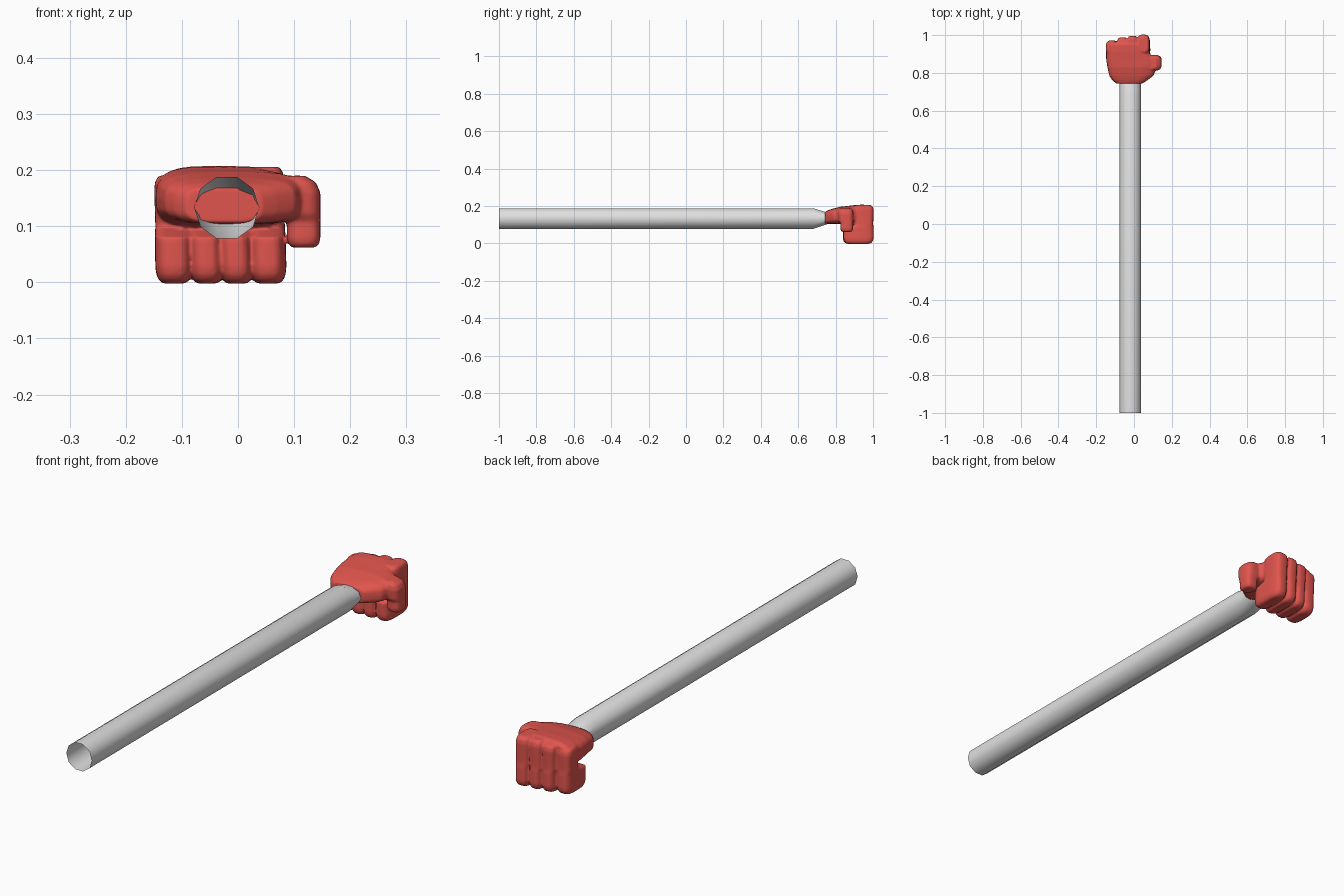
import bpy, bmesh, math
from mathutils import Vector

if "Cube" in bpy.data.objects:
    bpy.data.objects.remove(bpy.data.objects["Cube"])


def material(name, rgb):
    m = bpy.data.materials.new(name)
    m.diffuse_color = (*rgb, 1)
    m.use_nodes = True
    m.node_tree.nodes["Principled BSDF"].inputs["Base Color"].default_value = m.diffuse_color
    return m


RED = material("red glove", (0.75, 0.09, 0.075))
GREY = material("light grey", (0.75, 0.75, 0.75))


def loft(bm, axis, sections, n=24, power=2.0, caps=True, phase=0.0):
    """Skin superellipse rings; section = (position, centre a, centre b, half a, half b)."""
    rings = []
    for p, ca, cb, ha, hb in sections:
        ring = []
        for i in range(n):
            t = 2 * math.pi * i / n + phase
            c, s = math.cos(t), math.sin(t)
            a = ca + ha * math.copysign(abs(c) ** (2 / power), c)
            b = cb + hb * math.copysign(abs(s) ** (2 / power), s)
            ring.append(bm.verts.new((a, p, b) if axis == 'Y' else (a, b, p)))
        rings.append(ring)
    faces = []
    for r0, r1 in zip(rings, rings[1:]):
        for i in range(n):
            j = (i + 1) % n
            faces.append(bm.faces.new((r0[i], r0[j], r1[j], r1[i])))
    if caps:
        faces.append(bm.faces.new(rings[0]))
        faces.append(bm.faces.new(rings[-1]))
    bmesh.ops.recalc_face_normals(bm, faces=faces)


def finish(bm, name, mat):
    me = bpy.data.meshes.new(name)
    for f in bm.faces:
        f.smooth = True
    bm.to_mesh(me)
    bm.free()
    me.materials.append(mat)
    ob = bpy.data.objects.new(name, me)
    bpy.context.collection.objects.link(ob)
    return ob


# arm: open ten-sided tube, flattened at the wrist
bm = bmesh.new()
R = 0.058
loft(bm, 'Y', [(-1.0, -0.02, 0.133, R, R), (0.68, -0.02, 0.133, R, R),
               (0.76, -0.02, 0.134, R, 0.031)],
     n=10, caps=False, phase=0.0)
finish(bm, "arm", GREY)

# hand: palm, curled fingers and thumb, fused into one soft body
bm = bmesh.new()

# palm and back of the hand
loft(bm, 'Y', [
    (0.743, -0.025, 0.138, 0.068, 0.032),
    (0.760, -0.022, 0.141, 0.092, 0.037),
    (0.785, -0.014, 0.145, 0.117, 0.041),
    (0.830, -0.010, 0.150, 0.131, 0.047),
    (0.870, -0.020, 0.151, 0.127, 0.050),
    (0.910, -0.033, 0.150, 0.114, 0.056),
    (0.950, -0.033, 0.150, 0.111, 0.058),
    (0.965, -0.031, 0.150, 0.100, 0.050)], power=3.4)

# four curled fingers: lower x, upper x, half width, back y, front y, knuckle top
fingers = [(-0.114, -0.117, 0.033, 0.838, 0.972, 0.190),
           (-0.055, -0.062, 0.030, 0.838, 0.989, 0.198),
           (-0.002, -0.009, 0.030, 0.838, 0.997, 0.204),
           (0.054, 0.049, 0.033, 0.842, 1.003, 0.206)]
for x0, x1, w, back, front, top in fingers:
    secs = []
    for z, k in ((-0.002, 0.60), (0.004, 0.82), (0.014, 0.95), (0.028, 1),
                 (0.080, 1), (0.098, 0.97), (0.112, 0.97), (top - 0.025, 1),
                 (top - 0.010, 0.94), (top, 0.75)):
        x = x0 + (x1 - x0) * z / 0.2
        b = back if z < 0.09 else back + 0.055
        inset = (1 - k) * 0.06
        secs.append((z, x, (front + b) / 2, w * k, (front - b) / 2 - inset))
    loft(bm, 'Z', secs, power=3.2)

# thumb: bulge at the side with a tip hooking down
loft(bm, 'Z', [
    (0.062, 0.117, 0.859, 0.021, 0.024),
    (0.068, 0.117, 0.859, 0.027, 0.031),
    (0.078, 0.117, 0.859, 0.030, 0.034),
    (0.108, 0.117, 0.859, 0.030, 0.034),
    (0.122, 0.106, 0.855, 0.041, 0.040),
    (0.160, 0.104, 0.853, 0.043, 0.042),
    (0.178, 0.095, 0.852, 0.044, 0.040),
    (0.190, 0.080, 0.850, 0.040, 0.030)], power=3.0)

hand = finish(bm, "fist", RED)
rm = hand.modifiers.new("fuse", 'REMESH')
rm.mode = 'VOXEL'
rm.voxel_size = 0.004
rm.use_smooth_shade = True
sm = hand.modifiers.new("soften", 'SMOOTH')
sm.factor = 0.5
sm.iterations = 5
